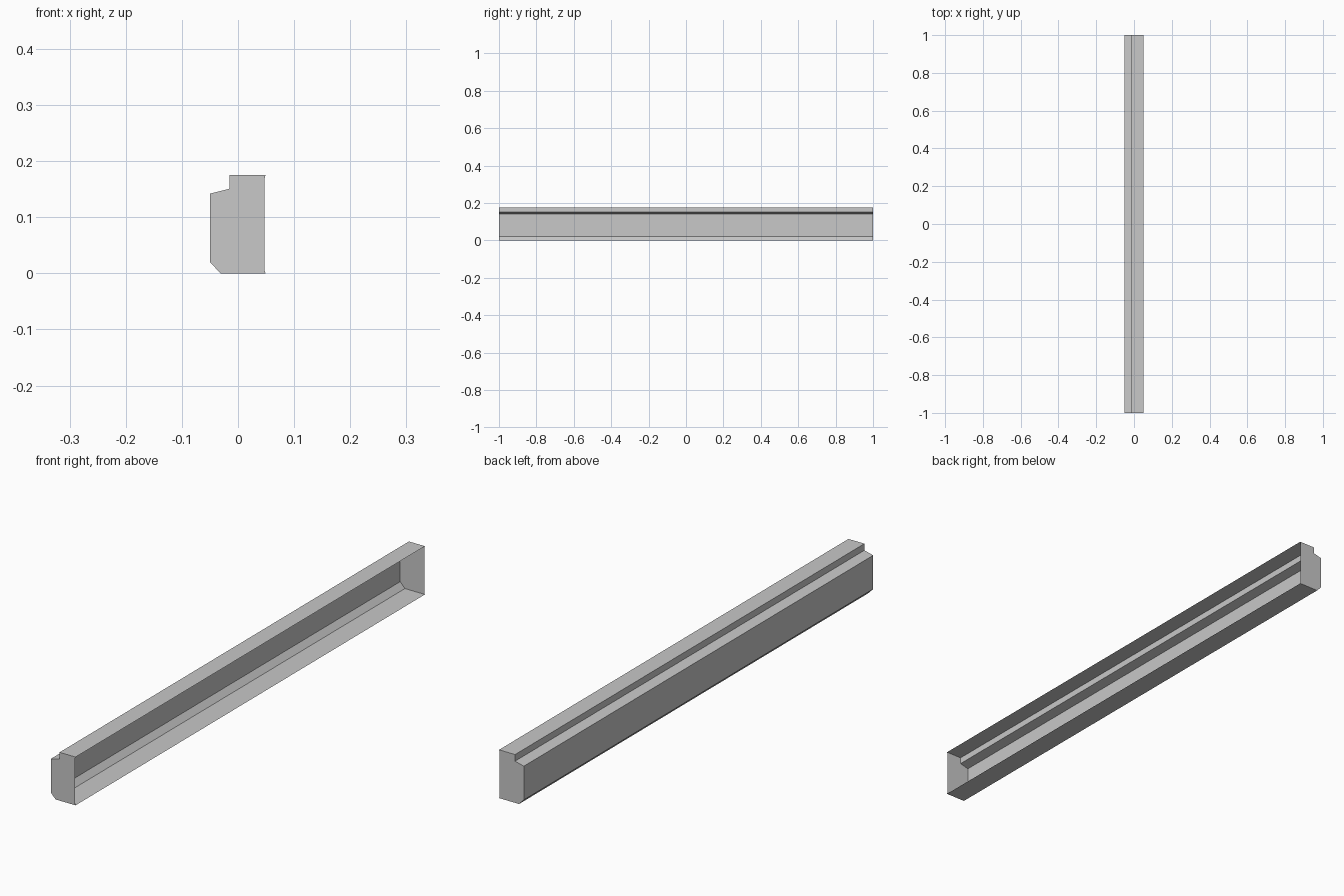
import bpy
import bmesh

cube = bpy.data.objects.get("Cube")
if cube:
    bpy.data.objects.remove(cube, do_unlink=True)

# Single plain grey
grey = bpy.data.materials.new("plain grey")
grey.use_nodes = True
colour = (0.58, 0.58, 0.58, 1)
grey.diffuse_color = colour
grey.node_tree.nodes["Principled BSDF"].inputs["Base Color"].default_value = colour

HALF_LENGTH = 1.0

# Outer cross-section (x, z): floor, chamfer, wall, sloped ledge, riser, top
SHELL = [(0.049, 0), (-0.031, 0), (-0.05, 0.02), (-0.05, 0.142),
         (-0.015, 0.151), (-0.015, 0.175), (0.049, 0.175)]
# Slightly recessed edge of the end caps on the open side
CAP_EDGE = [(0.047, 0.168), (0.047, 0.007)]


def make_object(name, bm):
    mesh = bpy.data.meshes.new(name)
    bm.to_mesh(mesh)
    bm.free()
    mesh.materials.append(grey)
    obj = bpy.data.objects.new(name, mesh)
    bpy.context.collection.objects.link(obj)
    return obj


# Thin open-sided beam skin with end caps
bm = bmesh.new()
rows = [[bm.verts.new((x, y, z)) for x, z in SHELL]
        for y in (-HALF_LENGTH, HALF_LENGTH)]
front, back = rows
for i in range(len(SHELL) - 1):
    bm.faces.new((front[i], front[i + 1], back[i + 1], back[i]))

for row, y in zip(rows, (-HALF_LENGTH, HALF_LENGTH)):
    edge = [bm.verts.new((x, y, z)) for x, z in CAP_EDGE]
    loop = row + edge
    bm.faces.new(loop if y < 0 else loop[::-1])

# Orient every face outwards
bm.normal_update()
for face in bm.faces:
    centre = face.calc_center_median()
    outward = centre.copy()
    outward.z -= 0.09
    if abs(centre.y) < 0.5:
        outward.y = 0
    if face.normal.dot(outward) < 0:
        face.normal_flip()
make_object("open_beam_shell", bm)
